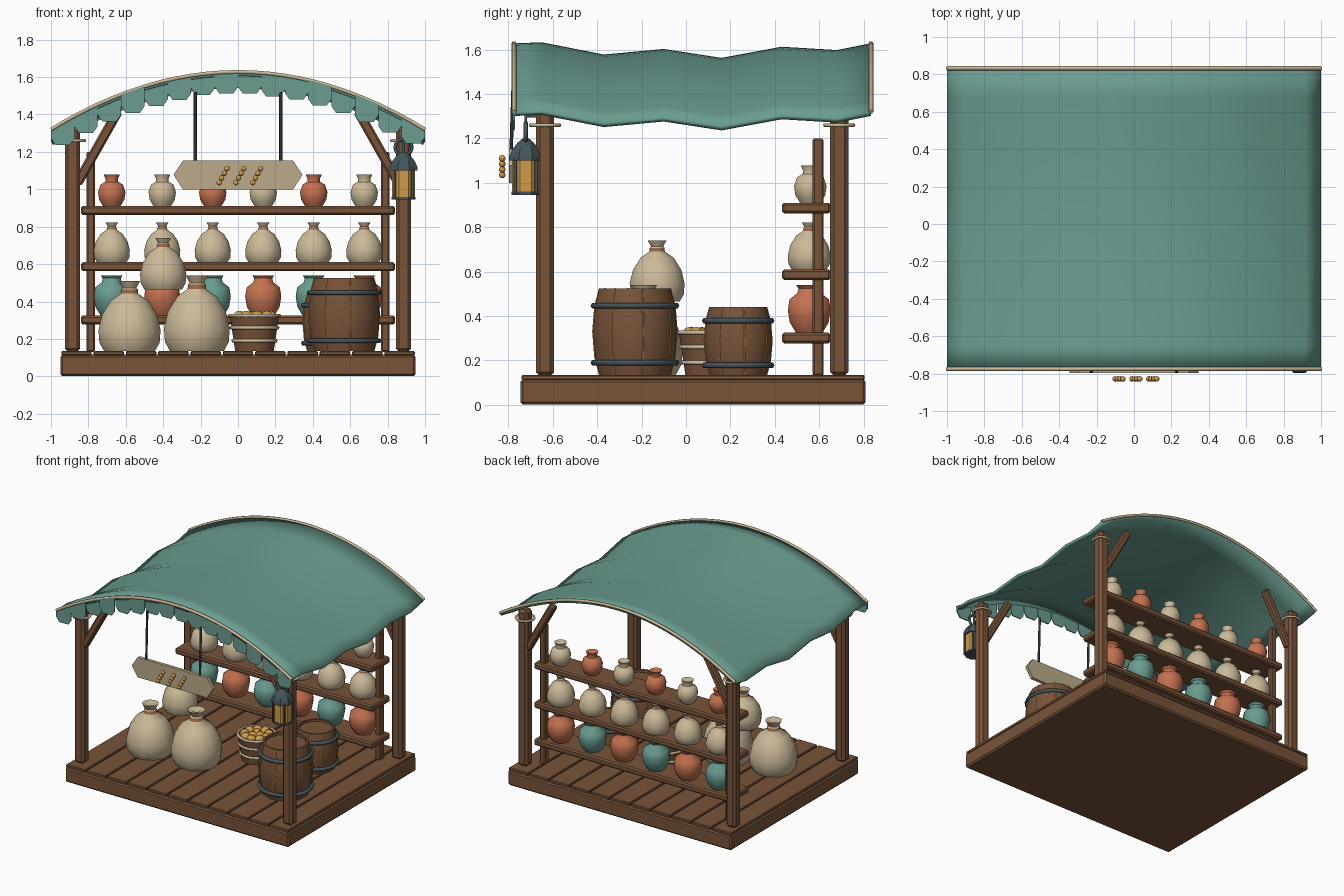
import bpy, bmesh, math, random
from mathutils import Vector

cube = bpy.data.objects.get("Cube")
if cube:
    bpy.data.objects.remove(cube, do_unlink=True)
random.seed(4)


def material(name, r, g, b):
    m = bpy.data.materials.new(name)
    m.use_nodes = True
    m.diffuse_color = (r, g, b, 1)
    m.node_tree.nodes["Principled BSDF"].inputs["Base Color"].default_value = (r, g, b, 1)
    return m


wood = material("brown wood", .19, .088, .042)
teal = material("teal cloth", .145, .335, .28)
cream = material("cream cloth", .6, .49, .32)
clay = material("terracotta", .55, .165, .08)
metal = material("blue grey iron", .06, .09, .105)
dark = material("dark iron", .025, .03, .033)
gold = material("amber gold", .62, .33, .07)
tan = material("pale sign wood", .5, .41, .26)
cord = material("brown cord", .3, .12, .055)


def add(name, bm, mats, smooth=None):
    mesh = bpy.data.meshes.new(name)
    bmesh.ops.recalc_face_normals(bm, faces=bm.faces)
    bm.to_mesh(mesh)
    bm.free()
    for m in mats:
        mesh.materials.append(m)
    if smooth:
        mesh.shade_smooth()
        mesh.set_sharp_from_angle(angle=math.radians(smooth))
    ob = bpy.data.objects.new(name, mesh)
    bpy.context.collection.objects.link(ob)
    return ob


def box(name, center, size, mat, bevel=.008):
    bm = bmesh.new()
    bmesh.ops.create_cube(bm, size=1)
    bmesh.ops.scale(bm, vec=size, verts=bm.verts)
    bmesh.ops.bevel(bm, geom=bm.edges[:], offset=bevel, segments=1, affect='EDGES')
    ob = add(name, bm, [mat])
    ob.location = center
    return ob


def beam(name, a, b, width, mat):
    a, b = Vector(a), Vector(b)
    ob = box(name, (a + b) / 2, (width, width, (b - a).length), mat, width / 5)
    ob.rotation_euler = (b - a).to_track_quat('Z', 'Y').to_euler()


def lathe(name, profile, loc, mats, sides=12, smooth=45, band=None, scale=(1, 1)):
    """Spin (radius, height) pairs; the profile step numbered band gets the second material."""
    bm = bmesh.new()
    rings = []
    for r, z in profile:
        turn = [math.tau * (k + .5) / sides for k in range(sides)]
        rings.append([bm.verts.new((r * scale[0] * math.cos(t), r * scale[0] * math.sin(t),
                                    z * scale[1])) for t in turn])
    for i in range(len(rings) - 1):
        for k in range(sides):
            n = (k + 1) % sides
            f = bm.faces.new((rings[i][k], rings[i][n], rings[i + 1][n], rings[i + 1][k]))
            f.material_index = int(i == band)
    bmesh.ops.remove_doubles(bm, verts=bm.verts, dist=.0001)
    ob = add(name, bm, mats, smooth)
    ob.location = loc
    return ob


def tube(name, points, radius, mat, cyclic=False):
    cu = bpy.data.curves.new(name, 'CURVE')
    cu.dimensions = '3D'
    cu.bevel_depth = radius
    cu.bevel_resolution = 1
    cu.use_fill_caps = True
    sp = cu.splines.new('POLY')
    sp.points.add(len(points) - 1)
    for p, co in zip(sp.points, points):
        p.co = (*co, 1)
    sp.use_cyclic_u = cyclic
    cu.materials.append(mat)
    bpy.context.collection.objects.link(bpy.data.objects.new(name, cu))


def ring(name, center, radius, thick, mat, upright=False):
    pts = []
    for k in range(20):
        c, s = radius * math.cos(math.tau * k / 20), radius * math.sin(math.tau * k / 20)
        pts.append(Vector(center) + Vector((c, 0, s) if upright else (c, s, 0)))
    tube(name, pts, thick, mat, True)


def ball(name, loc, radius, mat):
    bm = bmesh.new()
    bmesh.ops.create_uvsphere(bm, u_segments=10, v_segments=6, radius=radius)
    add(name, bm, [mat], 60).location = loc


# Platform with planks running front to back
FLOOR = .135
box("platform_base", (0, .032, .058), (1.9, 1.555, .115), wood, .012)
step = 1.9 / 11
for i in range(11):
    box("floor_plank", (step * (i - 5), .032, .123), (step - .01, 1.545, .024), wood, .005)

# Posts, braces and rope bindings
for side in (-1, 1):
    for y in (-.635, .69):
        box("post", (side * .885, y, .73), (.082, .082, 1.2), wood, .018)
        beam("brace", (side * .86, y, 1.03), (side * .64, y, 1.42), .052, wood)
        ring("post_rope", (side * .885, y, 1.26), .064, .009, cream)
    box("shelf_upright", (side * .788, .595, .665), (.046, .05, 1.07), wood)

# Shelves
shelf_tops = (.325, .61, .91)
for top in shelf_tops:
    box("shelf", (0, .542, top - .024), (1.68, .22, .048), wood, .01)

# Roof cloth: arched across, sagging between supports along the depth
sag = ((-.775, 0), (-.65, .005), (-.37, -.05), (-.1, -.025), (.16, -.065),
       (.43, -.015), (.68, -.03), (.83, 0))


def arch(x):
    return 1.628 - .308 * x * x


bm = bmesh.new()
COLS = 24
xs = [2 * i / COLS - 1 for i in range(COLS + 1)]
grid = [[bm.verts.new((x, y, arch(x) + d)) for y, d in sag] for x in xs]
for a, b in zip(grid, grid[1:]):
    for j in range(len(sag) - 1):
        bm.faces.new((a[j], b[j], b[j + 1], a[j + 1]))
roof = add("roof_cloth", bm, [teal], 50)
solid = roof.modifiers.new("thickness", 'SOLIDIFY')
solid.thickness, solid.offset = .022, -1
for name, y in (("front_trim", -.775), ("back_trim", .833)):
    tube(name, [(x, y, arch(x)) for x in xs], .011, cream)

# Hanging flaps along the front edge
FLAPS = 16
for i in range(FLAPS):
    x0, x1 = 2 * i / FLAPS - 1, 2 * (i + 1) / FLAPS - 1
    low = arch((x0 + x1) / 2) - .118 + random.uniform(-.006, .006)
    y = -.772 - .007 * (i % 2)
    bm = bmesh.new()
    outline = ((x0, arch(x0)), (x0, low + .035), (x0 + .025, low),
               (x1 - .025, low), (x1, low + .035), (x1, arch(x1)))
    bm.faces.new([bm.verts.new((x, y, z)) for x, z in outline])
    flap = add("front_flap", bm, [teal])
    flap.modifiers.new("thickness", 'SOLIDIFY').thickness = .008

# Hanging sign with three grain ornaments
bm = bmesh.new()
half = ((.345, 1.078), (.295, 1.153), (-.295, 1.153), (-.345, 1.078), (-.295, 1.0), (.295, 1.0))
bm.faces.new([bm.verts.new((x, -.785, z)) for x, z in half])
sign = add("sign_board", bm, [tan])
thick = sign.modifiers.new("thickness", 'SOLIDIFY')
thick.thickness, thick.offset = .025, 0
for side in (-1, 1):
    tube("sign_rod", [(side * .228, -.788, 1.14), (side * .228, -.776, 1.52)], .009, dark)
for x in (-.08, .01, .1):
    tube("grain_stalk", [(x - .025, -.822, 1.03), (x + .025, -.822, 1.12)], .005, cord)
    for k in range(4):
        ball("grain", (x + .014 * (k - 1.5), -.828, 1.073 + .025 * (k - 1.5)), .015, gold)

# Lantern on a hook from the front left post
lx, ly = .885, -.722
tube("lantern_hook", [(lx, -.62, 1.3), (lx, ly, 1.3), (lx, ly, 1.19)], .009, metal)
ring("lantern_ring", (lx, ly, 1.225), .045, .01, metal, True)
lathe("lantern_cap", ((0, 1.1), (.08, 1.1), (.08, 1.118), (.066, 1.15), (.04, 1.18), (.015, 1.2),
                      (0, 1.2)), (lx, ly, 0), [metal], 8, 30)
lathe("lantern_glass", ((0, .955), (.066, .955), (.066, 1.1), (0, 1.1)), (lx, ly, 0), [gold], 8, 30)
lathe("lantern_base", ((0, .945), (.07, .945), (.07, .96), (0, .96)), (lx, ly, 0), [metal], 8, 30)
for sx in (-1, 1):
    for sy in (-1, 1):
        box("lantern_bar", (lx + sx * .047, ly + sy * .047, 1.03), (.014, .014, .16), metal, .002)

# Sacks, unit profile scaled by radius and height
sack_shape = ((0, 0), (.82, 0), (.97, .12), (1, .3), (.88, .52), (.6, .72), (.28, .82), (.27, .88),
              (.22, .9), (.34, 1), (.22, 1), (0, .94))


def sack(name, loc, radius, height):
    lathe(name, sack_shape, loc, [cream, cord], 12, 55, 6, (radius, height))


sack("sack", (-.58, -.235, FLOOR), .172, .375)
sack("sack", (-.22, -.19, FLOOR), .182, .405)
sack("top_sack", (-.4, -.13, .465), .128, .275)

# Pots and small sacks on the shelves
jar = ((0, 0), (.048, 0), (.07, .035), (.076, .075), (.062, .115), (.036, .13), (.034, .145),
       (.044, .168), (.034, .168), (0, .14))
pot = ((0, 0), (.062, 0), (.09, .045), (.1, .1), (.092, .15), (.055, .178), (.05, .2),
       (.062, .215), (.048, .215), (0, .18))
for i in range(6):
    x = .27 * (i - 2.5)
    lathe("round_pot", pot, (x, .555, shelf_tops[0]), [(teal, clay)[i % 2]])
    sack("small_sack", (x, .555, shelf_tops[1]), .1, .212)
    lathe("small_jar", jar, (x, .56, shelf_tops[2]), [(clay, cream)[i % 2]])


# Barrels with iron hoops and gold seams
def barrel(x, y, r, h):
    side = [(.84, 0), (.95, .2), (1, .5), (.95, .8), (.84, 1)]
    lathe("barrel", [(0, 0)] + side + [(.76, 1), (.76, .95), (0, .95)], (x, y, FLOOR), [wood],
          16, 35, scale=(r, h))
    for f in (.14, .8):
        ring("barrel_hoop", (x, y, FLOOR + f * h), r * .965, .014, metal)
    for k in range(8):
        t = math.tau * (k + .5 / 2) / 8
        tube("barrel_seam", [(x + r * q * math.cos(t), y + r * q * math.sin(t), FLOOR + z * h)
                             for q, z in side], .0035, gold)


barrel(.567, -.23, .193, .39)
barrel(.5, .235, .155, .305)

# Basket of bread rolls
bx, by = .088, .1
lathe("basket", ((0, 0), (.105, 0), (.135, .195), (.12, .195), (.115, .15), (0, .15)),
      (bx, by, FLOOR), [wood], 16, 35)
for r, z in ((.114, .055), (.124, .125), (.132, .19)):
    ring("basket_band", (bx, by, FLOOR + z), r, .01, cream)
for k in range(9):
    t = math.tau * k / 9
    ball("bread_roll", (bx + .085 * math.cos(t), by + .085 * math.sin(t), .315), .036, gold)
for k in range(3):
    t = math.tau * k / 3
    ball("bread_roll", (bx + .03 * math.cos(t), by + .03 * math.sin(t), .312), .036, gold)
